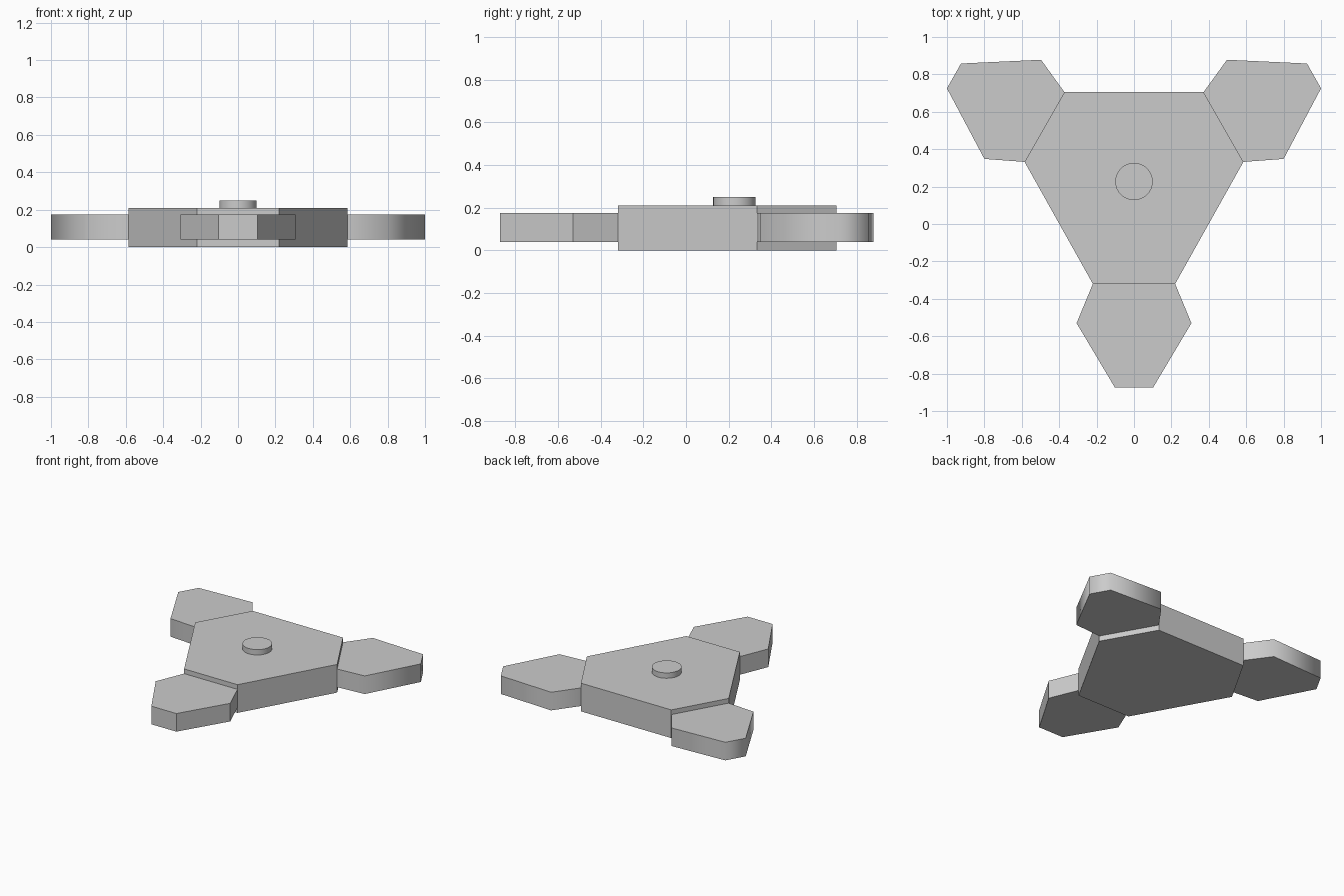
import bpy, bmesh, math

if "Cube" in bpy.data.objects:
    bpy.data.objects.remove(bpy.data.objects["Cube"])


def prism(name, outline, z0, z1, smooth=None):
    """Extrude a flat outline from z0 up to z1."""
    mesh = bpy.data.meshes.new(name)
    bm = bmesh.new()
    face = bm.faces.new([bm.verts.new((x, y, z0)) for x, y in outline])
    top = bmesh.ops.extrude_face_region(bm, geom=[face], use_keep_orig=True)
    verts = [g for g in top["geom"] if isinstance(g, bmesh.types.BMVert)]
    bmesh.ops.translate(bm, verts=verts, vec=(0, 0, z1 - z0))
    bmesh.ops.recalc_face_normals(bm, faces=bm.faces)
    bm.to_mesh(mesh)
    bm.free()
    obj = bpy.data.objects.new(name, mesh)
    bpy.context.collection.objects.link(obj)
    if smooth:
        bpy.ops.object.select_all(action='DESELECT')
        obj.select_set(True)
        bpy.context.view_layer.objects.active = obj
        bpy.ops.object.shade_smooth_by_angle(angle=math.radians(smooth))
    return obj


def symmetric(half):
    """Complete a right-hand half outline across x = 0."""
    return half + [(-x, y) for x, y in reversed(half)]


# Central body: triangle with cut corners
prism("body", symmetric([(0.22, -0.32), (0.585, 0.332), (0.372, 0.705)]), 0, 0.21)

# Front arm
prism("front_arm", symmetric([(0.103, -0.873), (0.307, -0.53), (0.22, -0.32)]), 0.04, 0.175)

# Rear arms, left and right
arm = [(0.585, 0.332), (0.80, 0.348), (1.0, 0.725),
       (0.925, 0.858), (0.497, 0.878), (0.372, 0.705)]
for side, name in ((1, "right_arm"), (-1, "left_arm")):
    prism(name, [(side * x, y) for x, y in arm], 0.04, 0.175, smooth=62)

# Round button on top
bpy.ops.mesh.primitive_cylinder_add(vertices=32, radius=0.1, depth=0.04,
                                    location=(0, 0.227, 0.23))
button = bpy.context.object
button.name = "button"
bpy.ops.object.select_all(action='DESELECT')
button.select_set(True)
bpy.ops.object.shade_smooth_by_angle(angle=math.radians(30))
